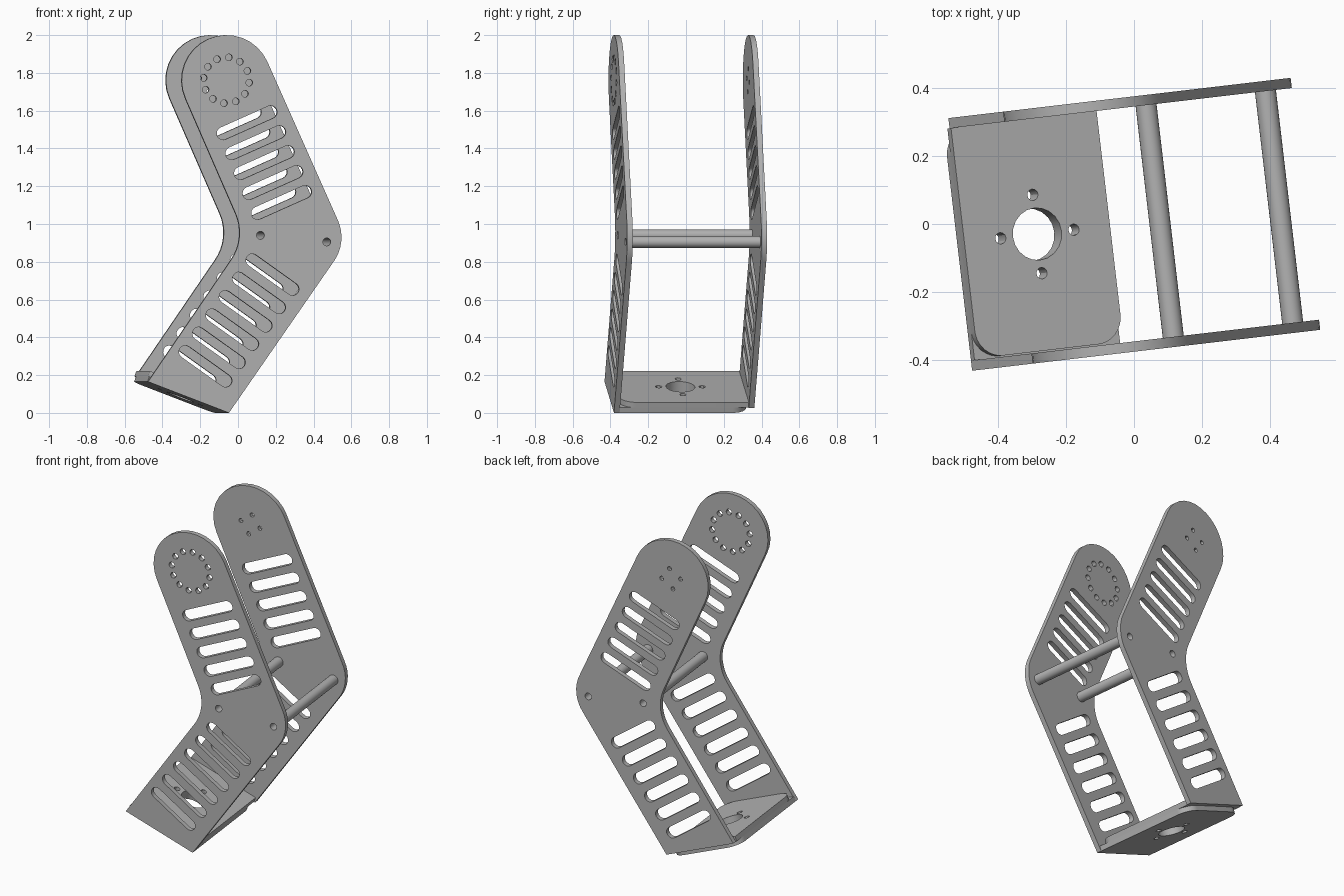
import bpy
import math
from mathutils import Matrix, Vector

cube = bpy.data.objects.get("Cube")
if cube:
    bpy.data.objects.remove(cube, do_unlink=True)

# Single material
grey = bpy.data.materials.new("plain grey metal")
grey.use_nodes = True
grey.diffuse_color = (0.45, 0.45, 0.45, 1)
grey.node_tree.nodes["Principled BSDF"].inputs["Base Color"].default_value = (0.45, 0.45, 0.45, 1)

TURN = Matrix.Rotation(math.radians(6.7), 4, "Z")   # whole bracket is turned on its base
T = 0.03            # sheet thickness
OUT = 0.373         # outer face of each side plate
INNER = OUT - T


def arc(c, r, start, end, n):
    """Points on an arc, angles in degrees."""
    angles = [math.radians(start + (end - start) * i / n) for i in range(n + 1)]
    return [Vector((c[0] + r * math.cos(a), c[1] + r * math.sin(a))) for a in angles]


def circle(c, r, n=16):
    return arc(c, r, 0, 360, n)[:-1]


def ring(c, radius, hole, count, start):
    centres = arc(c, radius, start, start + 360, count)[:-1]
    return [circle(p, hole, 12) for p in centres]


def slot(c, half, r, angle):
    d = Vector((math.cos(math.radians(angle)), math.sin(math.radians(angle)))) * half
    c = Vector(c)
    return arc(c + d, r, angle - 90, angle + 90, 8) + arc(c - d, r, angle + 90, angle + 270, 8)


def fillet(prev, corner, nxt, r, n=8):
    """Rounds one corner of an outline."""
    p, c, q = Vector(prev), Vector(corner), Vector(nxt)
    a, b = (p - c).normalized(), (q - c).normalized()
    half = a.angle(b) / 2
    centre = c + (a + b).normalized() * (r / math.sin(half))
    s = c + a * (r / math.tan(half)) - centre
    e = c + b * (r / math.tan(half)) - centre
    return [centre + s.lerp(e, i / n).normalized() * r for i in range(n + 1)]


def sheet(name, loops, thickness, matrix):
    """Flat outline with holes, given a thickness and placed by a matrix."""
    curve = bpy.data.curves.new(name, "CURVE")
    curve.dimensions = "2D"
    curve.fill_mode = "BOTH"
    curve.extrude = thickness / 2
    for loop in loops:
        spline = curve.splines.new("POLY")
        spline.points.add(len(loop) - 1)
        for point, p in zip(spline.points, loop):
            point.co = (p[0], p[1], 0, 1)
        spline.use_cyclic_u = True
    obj = bpy.data.objects.new(name, curve)
    bpy.context.collection.objects.link(obj)
    obj.matrix_world = TURN @ matrix
    bpy.ops.object.select_all(action="DESELECT")
    obj.select_set(True)
    bpy.context.view_layer.objects.active = obj
    bpy.ops.object.convert(target="MESH")
    obj = bpy.context.view_layer.objects.active
    obj.data.materials.clear()
    obj.data.materials.append(grey)
    bpy.ops.object.mode_set(mode="EDIT")
    bpy.ops.mesh.select_all(action="SELECT")
    bpy.ops.mesh.remove_doubles(threshold=0.0001)
    bpy.ops.mesh.normals_make_consistent(inside=False)
    bpy.ops.object.mode_set(mode="OBJECT")
    bpy.ops.object.shade_smooth_by_angle(angle=math.radians(30))
    return obj


def upright(depth):
    """Sheet x runs along the bracket, sheet y runs up."""
    return Matrix.Translation((0, depth, 0)) @ Matrix.Rotation(math.pi / 2, 4, "X")


# Key points of the side outline
foot_right, foot_left = Vector((-0.092, 0.0)), Vector((-0.523, 0.165))
elbow_in, elbow_out = Vector((0.0, 0.927)), Vector((0.5395, 0.906))
head, head_r = Vector((-0.105, 1.761)), 0.239
rod_spots = [(0.076, 0.94), (0.4295, 0.905)]
along = (foot_left - foot_right).normalized()
up = Vector((along.y, -along.x))

# Slots and rod holes shared by both side plates
openings = [circle(p, 0.021) for p in rod_spots]
for first, last, count, half, angle in [
        ((0.004, 1.536), (0.188, 1.114), 5, 0.139, 23.9),
        ((0.140, 0.732), (-0.217, 0.247), 6, 0.132, -35.3)]:
    for i in range(count):
        centre = Vector(first).lerp(Vector(last), i / (count - 1))
        openings.append(slot(centre, half, 0.034, angle))


def side_plate(name, depth, lift, head_holes):
    shift = (elbow_out - foot_right).normalized() * lift
    top = arc(head, head_r, 24, 204, 16)
    a, b = foot_right + shift, foot_left + shift
    outline = ([a] + fillet(a, elbow_out, top[0], 0.22) + top
               + fillet(top[-1], elbow_in, b, 0.25) + [b])
    sheet(name, [outline] + openings + head_holes, T, upright(depth))


# Side plates: the back one rests one sheet higher
side_plate("front_side_plate", -OUT + T / 2, 0, ring(head, 0.122, 0.018, 12, 84))
side_plate("back_side_plate", OUT - T / 2, T, ring(head, 0.062, 0.013, 4, 80))

# Overlapping base flanges, each with its free end rounded
length = (foot_left - foot_right).length
mid = (length / 2, 0.004)
for name, end, height in [("front_base_flange", 1, T / 2), ("back_base_flange", -1, T * 1.5)]:
    root, tip = -end * INNER, end * (INNER - 0.004)
    corners = [(0, root), (0, tip), (length, tip), (length, root)]
    outline = ([corners[0]] + fillet(*corners[0:3], 0.08)
               + fillet(*corners[1:4], 0.08) + [corners[3]])
    holes = [circle(mid, 0.077, 20)] + ring(mid, 0.116, 0.017, 4, 0)
    o = foot_right + up * height
    place = Matrix(((along.x, 0, -up.x, o.x), (0, 1, 0, 0),
                    (along.y, 0, -up.y, o.y), (0, 0, 0, 1)))
    sheet(name, [outline] + holes, T, place)

# Hollow cross rods between the plates
for name, spot in zip(["inner_cross_rod", "outer_cross_rod"], rod_spots):
    sheet(name, [circle(spot, 0.031, 24), circle(spot, 0.021)], 2 * INNER, upright(0))
